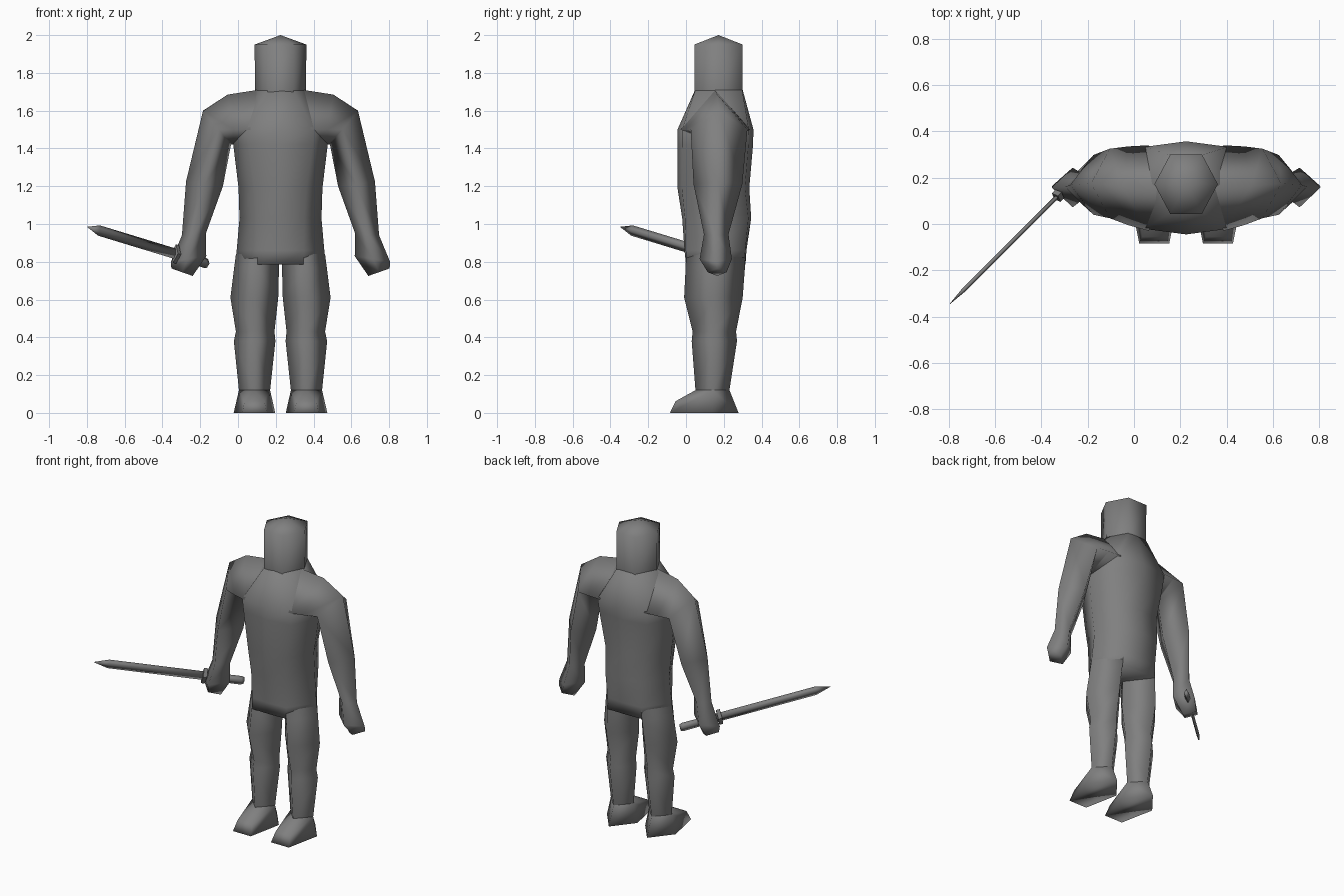
import bpy, bmesh, math
from mathutils import Vector

if "Cube" in bpy.data.objects:
    bpy.data.objects.remove(bpy.data.objects["Cube"])

CX, CY = 0.225, 0.172          # body axis

grey = bpy.data.materials.new("mid_grey")
grey.diffuse_color = (0.215, 0.215, 0.215, 1)
grey.use_nodes = True
grey.node_tree.nodes["Principled BSDF"].inputs["Base Color"].default_value = grey.diffuse_color


def finish(name, bm, angle):
    bmesh.ops.recalc_face_normals(bm, faces=bm.faces)
    me = bpy.data.meshes.new(name)
    bm.to_mesh(me)
    bm.free()
    ob = bpy.data.objects.new(name, me)
    bpy.context.collection.objects.link(ob)
    me.materials.append(grey)
    bpy.ops.object.select_all(action='DESELECT')
    ob.select_set(True)
    bpy.context.view_layer.objects.active = ob
    bpy.ops.object.shade_smooth_by_angle(angle=math.radians(angle))
    return ob


def loft(name, rings, tip=None, angle=180, start=True, end=True):
    """Skin a list of equal-length point rings, with optional caps or apex."""
    bm = bmesh.new()
    vs = [[bm.verts.new(p) for p in r] for r in rings]
    n = len(vs[0])
    for a, b in zip(vs, vs[1:]):
        for i in range(n):
            j = (i + 1) % n
            bm.faces.new((a[i], a[j], b[j], b[i]))
    if start:
        bm.faces.new(vs[0])
    if tip is not None:
        t = bm.verts.new(tip)
        for i in range(n):
            bm.faces.new((vs[-1][i], vs[-1][(i + 1) % n], t))
    elif end:
        bm.faces.new(vs[-1])
    return finish(name, bm, angle)


# Head: hexagonal prism with a low point
def hexagon(r, z):
    return [(CX + r * math.cos(math.radians(60 * i)),
             CY + r * 1.08 * math.sin(math.radians(60 * i)), z) for i in range(6)]


loft("head", [hexagon(0.135, 1.70), hexagon(0.137, 1.95)], tip=(CX, CY, 2.0), start=False)


# Torso sections: half width, front y, back y, height, corner position, corner depth
def oval(w, y0, y1, z, k, f):
    m, d = (y0 + y1) / 2, (y1 - y0) / 2
    pts = [(1, 0), (k, f), (0, 1), (-k, f), (-1, 0), (-k, -f), (0, -1), (k, -f)]
    return [(CX + w * a, m + d * b, z) for a, b in pts]


torso = [(0.238, 0.0, 0.315, 0.785, 0.52, 0.98), (0.232, -0.008, 0.32, 0.86, 0.53, 0.96),
         (0.217, -0.02, 0.345, 1.03, 0.58, 0.92), (0.222, -0.045, 0.335, 1.19, 0.62, 0.88),
         (0.25, -0.045, 0.355, 1.42, 0.68, 0.88), (0.25, -0.045, 0.357, 1.50, 0.72, 0.88),
         (0.135, 0.048, 0.30, 1.71, 0.5, 0.98)]
loft("torso", [oval(*r) for r in torso])

# Arm sections: outer (x, z), inner (x, z), middle (x, z), front y, back y
arm = [((0.12, 1.71), (0.14, 1.42), (0.16, 1.50), -0.03, 0.34),
       ((0.28, 1.685), (0.25, 1.42), (0.25, 1.50), -0.005, 0.335),
       ((0.41, 1.60), (0.262, 1.42), (0.33, 1.50), 0.025, 0.325),
       ((0.50, 1.225), (0.305, 1.20), (0.40, 1.21), 0.04, 0.298),
       ((0.522, 0.94), (0.395, 0.95), (0.46, 0.945), 0.095, 0.225),
       ((0.58, 0.80), (0.393, 0.83), (0.49, 0.815), 0.072, 0.243),
       ((0.578, 0.765), (0.465, 0.725), (0.522, 0.745), 0.115, 0.215)]


def arm_ring(s, o, i, m, y0, y1):
    mid = (y0 + y1) / 2
    return [(CX + s * o[0], mid, o[1]), (CX + s * m[0], y1, m[1]),
            (CX + s * i[0], mid, i[1]), (CX + s * m[0], y0, m[1])]


# Leg sections: inner x, outer x, front y, back y, height
leg = [(0.005, 0.236, 0.0, 0.315, 0.84), (0.008, 0.245, -0.002, 0.312, 0.77),
       (0.012, 0.265, -0.01, 0.30, 0.61), (0.032, 0.236, 0.035, 0.265, 0.43),
       (0.027, 0.247, 0.03, 0.27, 0.38), (0.055, 0.22, 0.05, 0.23, 0.12)]
# Foot: toe cap and sole outline
foot = [(0.085, -0.055, 0.062), (0.19, -0.055, 0.062),
        (0.073, -0.085, 0), (0.202, -0.085, 0), (0.028, 0.14, 0), (0.248, 0.14, 0),
        (0.138, 0.278, 0)]


def leg_ring(s, a, b, y0, y1, z):
    m, y = (a + b) / 2, (y0 + y1) / 2
    return [(CX + s * a, y, z), (CX + s * m, y1, z), (CX + s * b, y, z), (CX + s * m, y0, z)]


for side, s in (("right", -1), ("left", 1)):
    loft(side + "_arm", [arm_ring(s, *a) for a in arm], start=False)
    loft(side + "_leg", [leg_ring(s, *r) for r in leg], start=False, end=False)
    bm = bmesh.new()
    for p in leg_ring(s, *leg[-1]) + [(CX + s * x, y, h) for x, y, h in foot]:
        bm.verts.new(p)
    bmesh.ops.convex_hull(bm, input=bm.verts)
    top = [f for f in bm.faces if all(v.co.z > 0.11 for v in f.verts)]
    bmesh.ops.delete(bm, geom=top, context='FACES_ONLY')
    finish(side + "_foot", bm, 180)

# Sword: diamond sections along one line from pommel to tip
tip, pommel = Vector((-0.80, -0.35, 0.985)), Vector((-0.16, 0.29, 0.79))
axis = (tip - pommel).normalized()
across = axis.cross(Vector((0, 0, 1))).normalized()
up = across.cross(axis).normalized()


def diamond(t, w, h):
    c = pommel.lerp(tip, t)
    return [c + across * w, c + up * h, c - across * w, c - up * h]


loft("sword_blade", [diamond(0.2, 0.009, 0.028), diamond(0.9, 0.009, 0.028)], tip=tip)
loft("sword_guard", [diamond(0.25, 0.026, 0.05), diamond(0.275, 0.026, 0.05)], angle=50)
loft("sword_grip", [diamond(0.0, 0.012, 0.022), diamond(0.02, 0.016, 0.028),
                    diamond(0.25, 0.014, 0.026)])
